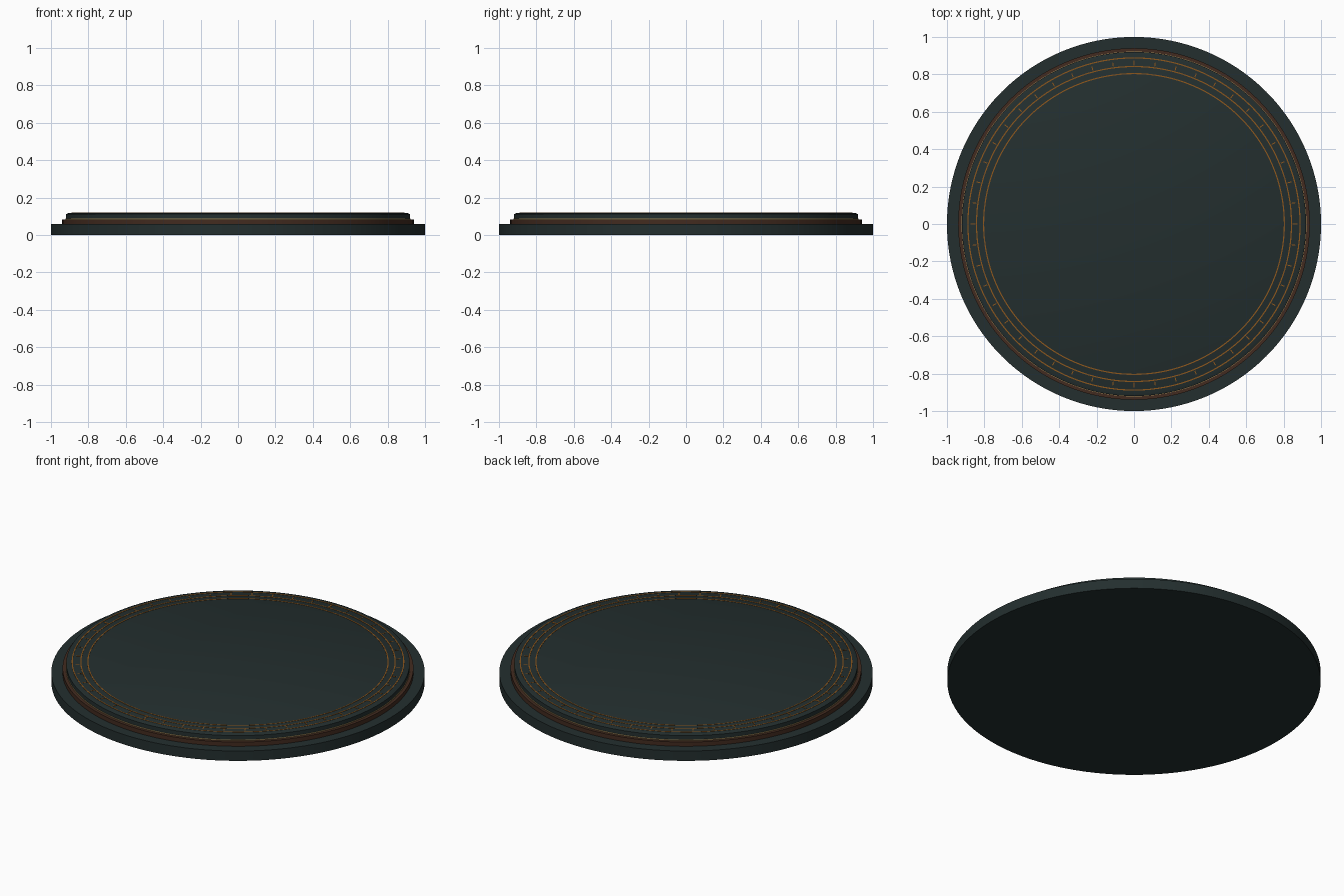
import bpy, bmesh, math

if "Cube" in bpy.data.objects:
    bpy.data.objects.remove(bpy.data.objects["Cube"])

SEG = 128


def mat(name, col):
    m = bpy.data.materials.new(name)
    m.diffuse_color = (*col, 1)
    m.use_nodes = True
    m.node_tree.nodes["Principled BSDF"].inputs["Base Color"].default_value = m.diffuse_color
    return m


SLATE = mat("dark slate", (0.017, 0.028, 0.028))
BROWN = mat("dark bronze", (0.055, 0.024, 0.014))
ORANGE = mat("amber inlay", (0.27, 0.095, 0.012))
GOLD = mat("pale gold", (0.35, 0.25, 0.10))


def finish(name, bm, material):
    bmesh.ops.recalc_face_normals(bm, faces=bm.faces)
    me = bpy.data.meshes.new(name)
    bm.to_mesh(me)
    bm.free()
    me.materials.append(material)
    ob = bpy.data.objects.new(name, me)
    bpy.context.collection.objects.link(ob)
    bpy.context.view_layer.objects.active = ob
    ob.select_set(True)
    bpy.ops.object.shade_smooth_by_angle(angle=math.radians(30))
    ob.select_set(False)
    return ob


def lathe(name, profile, material, closed=False):
    """Spin an (r, z) profile; open profiles get end caps."""
    bm = bmesh.new()
    rings = [[bm.verts.new((r * math.cos(2 * math.pi * i / SEG),
                            r * math.sin(2 * math.pi * i / SEG), z))
              for i in range(SEG)] for r, z in profile]
    pairs = list(zip(rings, rings[1:]))
    if closed:
        pairs.append((rings[-1], rings[0]))
    else:
        bm.faces.new(rings[0])
        bm.faces.new(rings[-1])
    for a, b in pairs:
        for i in range(SEG):
            j = (i + 1) % SEG
            bm.faces.new((a[i], a[j], b[j], b[i]))
    return finish(name, bm, material)


def ring(name, r0, r1, z0, z1, material):
    return lathe(name, [(r0, z0), (r1, z0), (r1, z1), (r0, z1)], material, True)


# Stepped disc
lathe("base_plate", [(1, 0), (1, 0.058)], SLATE)
lathe("bronze_step", [(0.94, 0.058), (0.94, 0.083)], BROWN)
lathe("top_disc", [(0.92, 0.083), (0.92, 0.112), (0.905, 0.118)], SLATE)
ring("seam_ring", 0.91, 0.922, 0.083, 0.088, GOLD)

# Thin inlaid rings on the top
for n, r in (("outer", 0.888), ("middle", 0.842), ("inner", 0.804)):
    ring(n + "_inlay_ring", r - 0.003, r + 0.003, 0.116, 0.1195, ORANGE)

# Graduation ticks, longer at the quarters
bm = bmesh.new()
for k in range(48):
    a = 2 * math.pi * k / 48
    big = k % 12 == 0
    c, s = math.cos(a), math.sin(a)
    hl, hw = (0.014, 0.004) if big else (0.011, 0.0025)
    corners = [(0.861 + x * hl, y * hw) for x, y in ((-1, -1), (1, -1), (1, 1), (-1, 1))]
    lo, hi = [[bm.verts.new((x * c - y * s, x * s + y * c, z)) for x, y in corners]
              for z in (0.116, 0.1195)]
    bm.faces.new(lo)
    bm.faces.new(hi)
    for i in range(4):
        j = (i + 1) % 4
        bm.faces.new((lo[i], lo[j], hi[j], hi[i]))
finish("graduation_ticks", bm, ORANGE)
